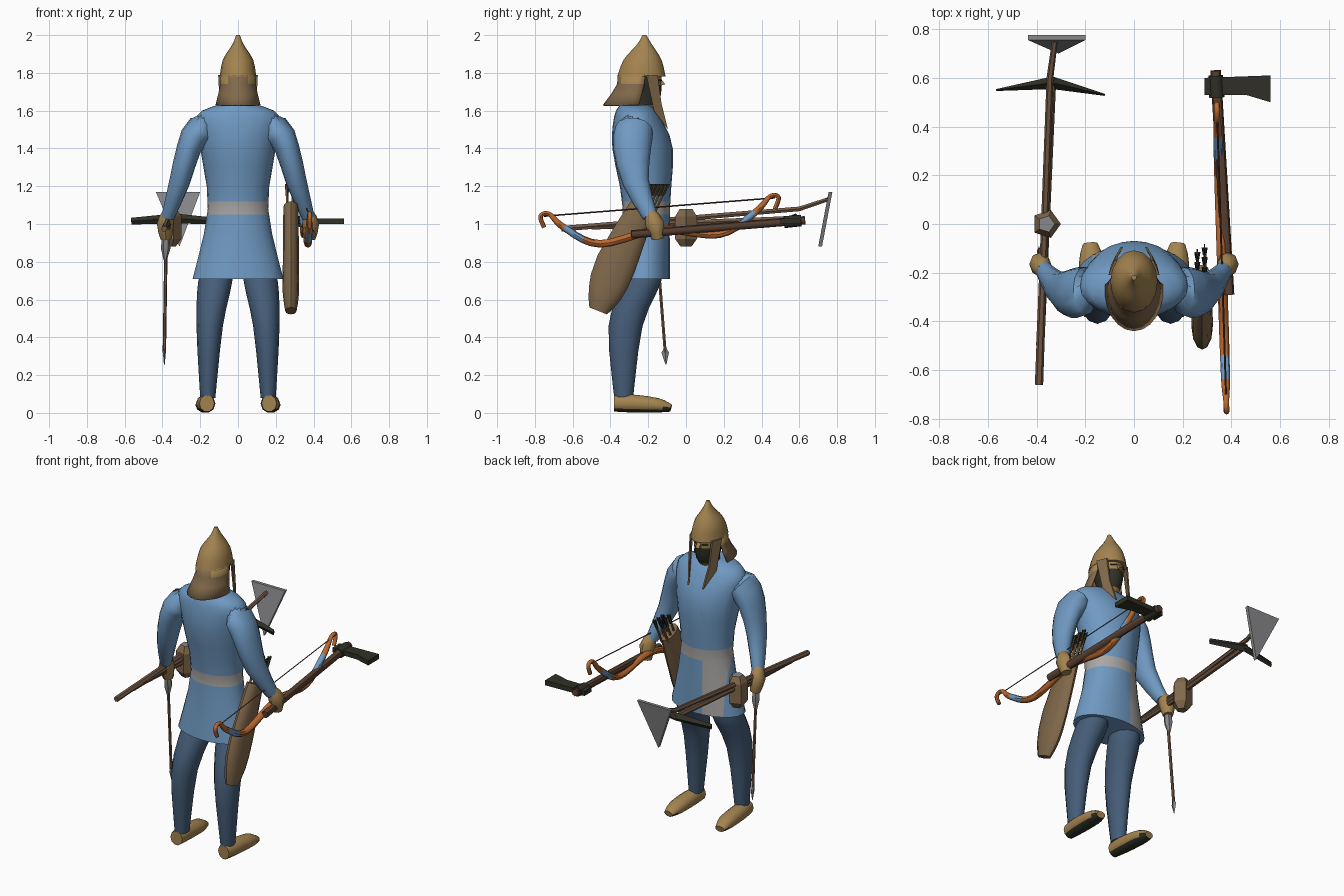
import bpy, bmesh, math
from mathutils import Vector

old = bpy.data.objects.get("Cube")
if old:
    bpy.data.objects.remove(old, do_unlink=True)

RIGHT, FRONT, UP = Vector((1, 0, 0)), Vector((0, 1, 0)), Vector((0, 0, 1))


def material(name, *rgb):
    m = bpy.data.materials.new(name)
    m.use_nodes = True
    m.diffuse_color = (*rgb, 1)
    m.node_tree.nodes["Principled BSDF"].inputs["Base Color"].default_value = (*rgb, 1)
    return m


CLOTH = material("tunic_blue", .16, .32, .54)
TROUSER = material("trouser_blue", .06, .11, .19)
SASH = material("sash_grey", .4, .39, .38)
TAN = material("tan", .37, .23, .08)
LEATHER = material("leather_brown", .22, .14, .07)
DARK = material("dark_olive", .03, .03, .02)
WOOD = material("wood_brown", .17, .1, .06)
DARK_WOOD = material("dark_wood", .1, .05, .03)
ORANGE = material("bow_orange", .5, .14, .03)
STEEL = material("steel", .25, .25, .26)


def finish(name, bm, mats, rule=None, angle=0, mirror=False):
    bmesh.ops.recalc_face_normals(bm, faces=bm.faces)
    bm.normal_update()
    for face in bm.faces:
        face.material_index = int(bool(rule and rule(face.calc_center_median(), face.normal)))
    mesh = bpy.data.meshes.new(name)
    bm.to_mesh(mesh)
    bm.free()
    for m in mats:
        mesh.materials.append(m)
    ob = bpy.data.objects.new(name, mesh)
    bpy.context.collection.objects.link(ob)
    if angle:
        bpy.ops.object.select_all(action='DESELECT')
        ob.select_set(True)
        bpy.context.view_layer.objects.active = ob
        bpy.ops.object.shade_smooth_by_angle(angle=math.radians(angle))
    if mirror:
        ob.modifiers.new("mirror", 'MIRROR').use_mirror_merge = False
    return ob


def spline(keys, steps):
    """Smooth curve through keys of x, y, z, width radius, depth radius."""
    keys = [Vector(k if len(k) > 4 else (*k, k[-1])) for k in keys]
    last = len(keys) - 1
    result = []
    for i in range(last):
        p, q = keys[i], keys[i + 1]
        leave = (q - keys[max(i - 1, 0)]) / 2
        arrive = (keys[min(i + 2, last)] - p) / 2
        for k in range(steps):
            t = k / steps
            ease = t * t * (3 - 2 * t)
            result.append(p.lerp(q, ease) + leave * t * (1 - t) ** 2 - arrive * t * t * (1 - t))
    return result + [keys[last]]


def loft(name, keys, *mats, sides=8, steps=1, rule=None, flat=False, angle=45,
         arc=None, cuts=(), mirror=False):
    """Skin elliptical rings along a path; flat keeps every ring level."""
    bm = bmesh.new()
    rows = spline(keys, steps)
    points = [Vector(row[:3]) for row in rows]
    start, span = arc or (0, math.tau)
    count = sides + 1 if arc else sides
    rings = []
    for i, p in enumerate(points):
        along = (points[min(i + 1, len(points) - 1)] - points[max(i - 1, 0)]).normalized()
        if flat:
            along = UP
        ref = FRONT if abs(along.x) > .9 else RIGHT
        wide = (ref - along * ref.dot(along)).normalized() * rows[i][3]
        deep = along.cross(wide.normalized()) * rows[i][4]
        turns = [start + span * k / sides for k in range(count)]
        rings.append([bm.verts.new(p + wide * math.cos(t) + deep * math.sin(t)) for t in turns])
    for low, high in zip(rings, rings[1:]):
        for k in range(sides):
            j = (k + 1) % count
            bm.faces.new((low[k], low[j], high[j], high[k]))
    if not arc:
        bm.faces.new(rings[0])
        bm.faces.new(rings[-1])
    for normal, distance in cuts:
        geom = bm.verts[:] + bm.edges[:] + bm.faces[:]
        bmesh.ops.bisect_plane(bm, geom=geom, plane_co=normal * distance, plane_no=normal)
    return finish(name, bm, mats, rule, angle, mirror)


def plate(name, outline, depth, mat, mirror=False):
    """Extrude a flat outline by a depth vector, centred on the outline."""
    bm = bmesh.new()
    back, front = ([bm.verts.new(Vector(p) + depth * side) for p in outline] for side in (-.5, .5))
    bm.faces.new(back)
    bm.faces.new(front)
    for k in range(len(back)):
        j = (k + 1) % len(back)
        bm.faces.new((back[k], back[j], front[j], front[k]))
    return finish(name, bm, [mat], mirror=mirror)


# Tunic with waist sash and its hanging end
BELT_LOW, BELT_HIGH, SASH_IN, SASH_OUT = 1.05, 1.12, -.05, -.17


def sash_rule(centre, normal):
    hanging = centre.z < BELT_LOW and SASH_OUT < centre.x < SASH_IN and centre.y > -.2
    return (hanging or BELT_LOW < centre.z < BELT_HIGH) and abs(normal.z) < .9


loft("tunic", [(0, -.225, .71, .24, .14), (0, -.21, 1.08, .16, .125), (0, -.23, 1.4, .2, .16),
               (0, -.26, 1.57, .22, .12), (0, -.27, 1.63, .11, .08)],
     CLOTH, SASH, sides=24, steps=3, flat=True, rule=sash_rule,
     cuts=[(UP, BELT_LOW), (UP, BELT_HIGH), (RIGHT, SASH_IN), (RIGHT, SASH_OUT)])

# Head with dark beard, nose and eyes
CHIN, LIP = 1.63, 1.735
loft("head", [(0, -.26, 1.58, .06), (0, -.22, 1.65, .06, .08), (0, -.23, 1.74, .08, .1),
              (0, -.23, 1.83, .08, .1)],
     TAN, DARK, sides=16, steps=2, flat=True, cuts=[(UP, CHIN), (UP, LIP)],
     rule=lambda centre, normal: centre.z > CHIN and (centre.z < LIP or centre.y < -.2))
plate("nose", [(0, -.14, 1.78), (0, -.11, 1.74), (0, -.14, 1.73)], RIGHT * .025, TAN)
loft("eyes", [(.02, -.13, 1.76, .004), (.05, -.15, 1.76, .004)], DARK, sides=4, mirror=True)

# Pointed helmet, flared neck guard and long cheek flaps
loft("helmet", [(0, -.236, 1.78, .097, .128), (0, -.23, 1.87, .08, .1), (0, -.22, 1.95, .03, .04),
                (0, -.22, 2, .01)], TAN, sides=16, steps=3, flat=True)
guard = loft("neck_guard", [(0, -.236, 1.79, .095, .125), (0, -.24, 1.74, .095, .125),
                            (0, -.255, 1.69, .105, .14), (0, -.275, 1.63, .12, .165)],
             TAN, LEATHER, sides=12, flat=True, arc=(math.pi * .95, math.pi * 1.1),
             rule=lambda centre, normal: centre.z < 1.74 or abs(centre.x) < .05)
guard.modifiers.new("thickness", 'SOLIDIFY').thickness = .01
plate("cheek_flaps", [(.1, -.21, 1.79), (.075, -.15, 1.79), (.07, -.13, 1.64), (.05, -.095, 1.5),
                      (.09, -.17, 1.6)], RIGHT * .01, LEATHER, mirror=True)

# Limbs
loft("sleeves", [(.1, -.27, 1.54, .04, .06), (.2, -.275, 1.5, .08, .1), (.26, -.285, 1.4, .065, .1),
                 (.31, -.265, 1.22, .055, .07), (.37, -.19, 1.04, .035, .04)],
     CLOTH, sides=12, steps=2, mirror=True)
loft("hands", [(.37, -.19, 1.06, .03), (.385, -.165, 1, .045, .05), (.38, -.15, .92, .03)],
     TAN, steps=2, mirror=True)
loft("legs", [(.11, -.22, .78, .06, .06), (.12, -.23, .7, .09, .1), (.15, -.32, .46, .07, .09),
              (.16, -.33, .08, .04, .05)],
     TROUSER, sides=12, steps=3, flat=True, mirror=True)
loft("boots", [(.165, -.38, .05, .04, .045), (.17, -.29, .05, .05, .05), (.175, -.15, .04, .05, .04),
               (.18, -.08, .025, .03, .02)],
     TAN, DARK, sides=10, steps=3, mirror=True, rule=lambda centre, normal: centre.z < .025)

# Quiver with feathered arrows
loft("quiver", [(.28, -.23, 1.09, .04, .07), (.28, -.37, .79, .043, .108),
                (.28, -.43, .63, .043, .09), (.28, -.465, .54, .03, .05)],
     LEATHER, sides=12, steps=2)
for k in range(6):
    foot = Vector((.26 + .03 * (k % 2), -.27 + .02 * k, 1.05))
    lean = Vector((0, .4, .9))
    loft("arrow_shaft", [(*foot, .007), (*(foot + lean * .17), .007)], LEATHER, sides=5)
    for spread in (FRONT * .015, RIGHT * .012):
        vane = [foot + lean * reach + spread * side
                for reach, side in ((.11, -.6), (.11, .6), (.18, 1), (.18, -1))]
        plate("arrow_feather", vane, lean.cross(spread).normalized() * .005, DARK)

# Recurved bow: one half described from grip to hooked tip, then repeated
MIDDLE, REACH = -.14, .63
half = [(0, 0, .02), (.5, -.05, .02), (.8, .05, .018), (.93, .13, .012), (1, .12, .012),
        (.97, .06, .012)]


def bow_key(side, out, lift, radius):
    along = side * out
    return (.36 - .02 * along, MIDDLE + REACH * along, .97 + lift + .05 * along, radius)


keys = [bow_key(-1, *k) for k in reversed(half)] + [bow_key(1, *k) for k in half[1:]]
loft("bow", keys, ORANGE, CLOTH, steps=5,
     rule=lambda centre, normal: .64 < abs(centre.y - MIDDLE) / REACH < .79)
loft("bow_string", [bow_key(side, .97, .12, .004) for side in (-1, 1)], DARK_WOOD, sides=4)

# Axe
loft("axe_handle", [(.39, -.29, .945, .022), (.335, .63, 1.02, .022)], DARK_WOOD)
loft("axe_socket", [(.34, .52, 1.01, .032), (.336, .61, 1.018, .03)], DARK)
plate("axe_blade", [(.29, .6, 1.015), (.56, .61, 1.015), (.56, .5, 1.015), (.46, .53, 1.015),
                    (.29, .53, 1.015)], UP * .03, DARK)

# Hoe with a triangular blade
loft("hoe_handle", [(-.39, -.66, .975, .017), (-.345, .6, 1.08, .014), (-.325, .75, 1.13, .012)],
     WOOD, sides=6)
plate("hoe_blade", [(-.435, .765, 1.17), (-.2, .765, 1.17), (-.31, .71, .88)], FRONT * .02, STEEL)

# Pickaxe with a head of two tapering chisels
loft("pick_handle", [(-.385, -.5, .985, .017), (-.335, .6, 1.03, .016)], WOOD, sides=6)
loft("pick_head", [(-.565, .55, 1.015, .004, .018), (-.335, .58, 1.03, .026),
                   (-.12, .53, 1.015, .004, .018)],
     DARK, sides=4, angle=0)

# Mace
loft("mace_handle", [(-.385, -.45, .985, .014), (-.36, 0, .98, .014)], WOOD, sides=6)
loft("mace_head", [(-.36, 0, .98 + rise, radius)
                   for rise, radius in ((-.1, .03), (-.06, .06), (.06, .06), (.1, .035))],
     LEATHER, STEEL, sides=5, angle=0, rule=lambda centre, normal: normal.z > .9)

# Dart pointing down
loft("dart_shaft", [(-.38, -.16, .96, .009), (-.39, -.11, .32, .009)], WOOD, sides=6)
loft("dart_collar", [(-.382, -.155, .92, .022), (-.383, -.15, .87, .025), (-.385, -.146, .81, .009)],
     STEEL, sides=6)
loft("dart_point", [(-.39, -.11, .34, .008), (-.39, -.11, .32, .008, .02), (-.39, -.106, .255, .002)],
     STEEL, sides=4, angle=0)
